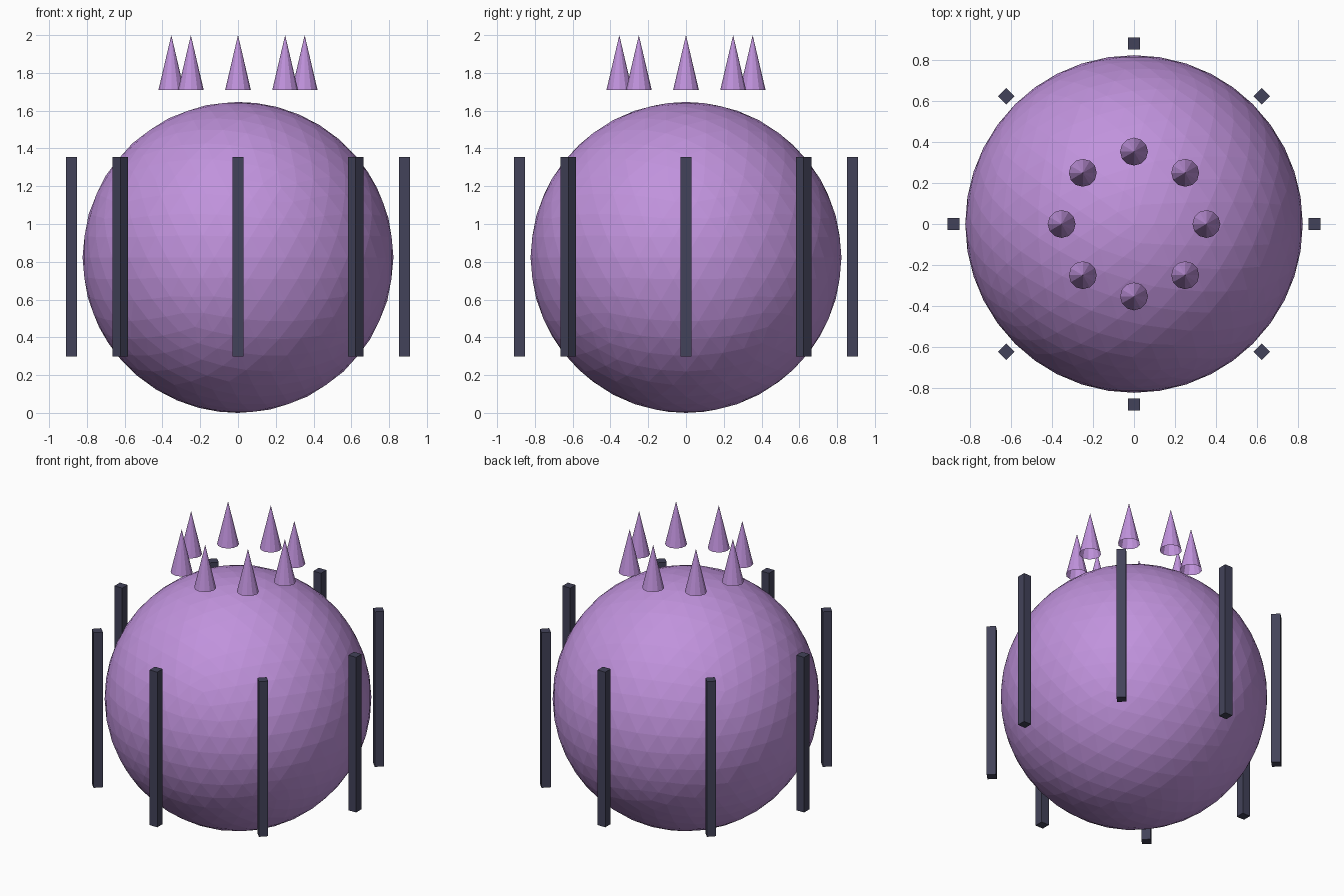
import bpy
import math

if "Cube" in bpy.data.objects:
    bpy.data.objects.remove(bpy.data.objects["Cube"])


def material(name, color):
    m = bpy.data.materials.new(name)
    m.diffuse_color = (*color, 1.0)
    m.use_nodes = True
    m.node_tree.nodes["Principled BSDF"].inputs["Base Color"].default_value = m.diffuse_color
    return m


purple = material("lilac", (0.53, 0.29, 0.72))
slate = material("dark slate", (0.055, 0.055, 0.10))


def finish(name, mat):
    obj = bpy.context.object
    obj.name = name
    obj.data.materials.append(mat)
    return obj


# Faceted round body
R = 0.823
bpy.ops.mesh.primitive_ico_sphere_add(subdivisions=4, radius=R, location=(0, 0, R))
finish("body", purple)

for i in range(8):
    a = i * math.pi / 4
    c, s = math.cos(a), math.sin(a)

    # Upright bars around the body
    bpy.ops.mesh.primitive_cube_add(size=1, location=(0.881 * c, 0.881 * s, 0.826),
                                    rotation=(0, 0, a))
    bar = finish(f"bar_{i + 1}", slate)
    bar.scale = (0.058, 0.058, 1.056)

    # Open-bottomed spikes hovering over the top
    bpy.ops.mesh.primitive_cone_add(vertices=12, radius1=0.068, radius2=0, depth=0.29,
                                    end_fill_type='NOTHING',
                                    location=(0.353 * c, 0.353 * s, 1.855))
    finish(f"spike_{i + 1}", purple)
